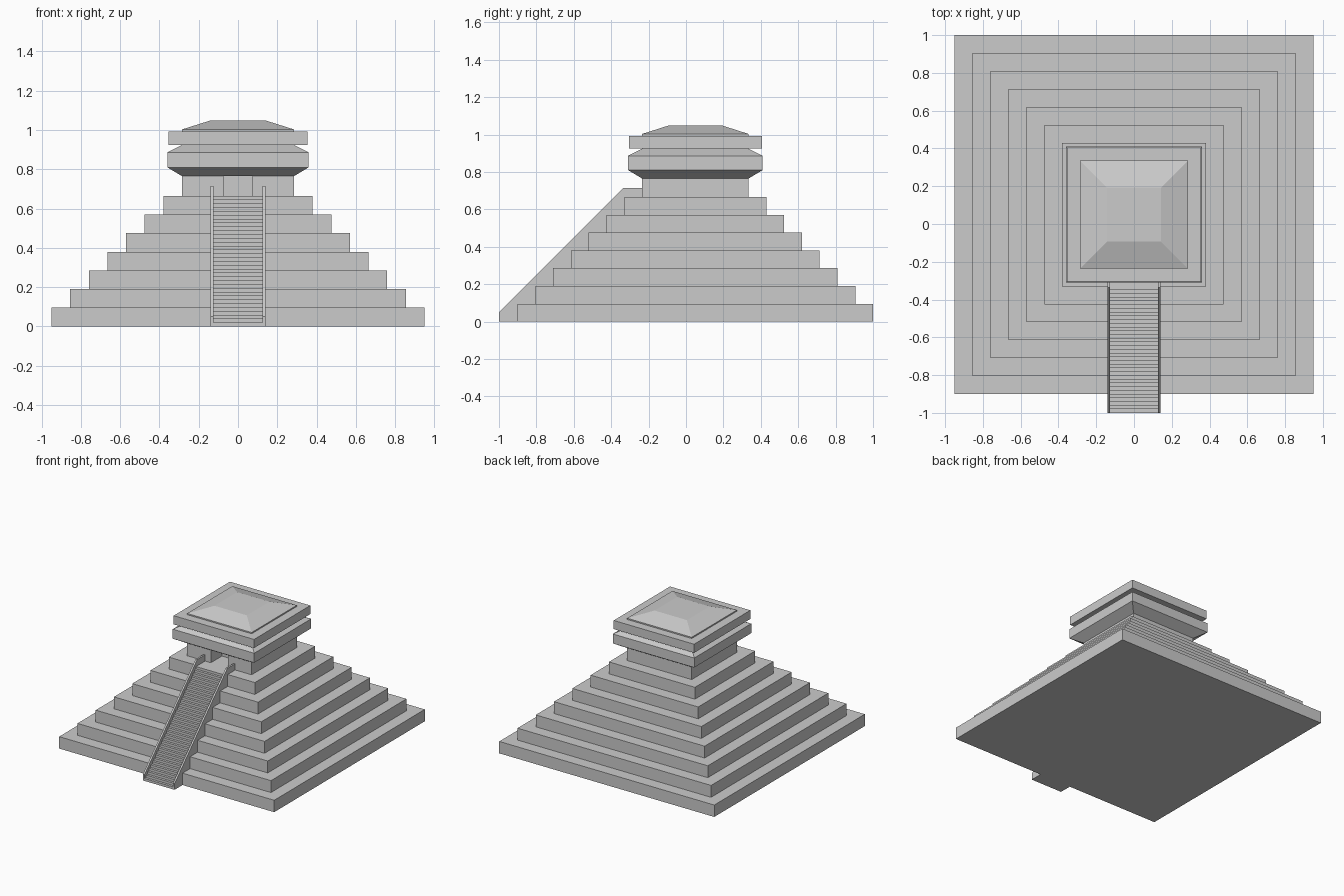
import bpy, bmesh
from mathutils import Vector

if "Cube" in bpy.data.objects:
    bpy.data.objects.remove(bpy.data.objects["Cube"])

CY = 0.05  # centre line of the pyramid in y


def finish(name, bm):
    bmesh.ops.recalc_face_normals(bm, faces=bm.faces)
    mesh = bpy.data.meshes.new(name)
    bm.to_mesh(mesh)
    bm.free()
    obj = bpy.data.objects.new(name, mesh)
    bpy.context.collection.objects.link(obj)
    return obj


def square_stack(name, rings):
    """Skin a closed solid through square rings given as (half_width, z)."""
    bm = bmesh.new()
    loops = []
    for h, z in rings:
        loops.append([bm.verts.new((sx * h, CY + sy * h, z))
                      for sx, sy in ((-1, -1), (1, -1), (1, 1), (-1, 1))])
    for a, b in zip(loops, loops[1:]):
        for i in range(4):
            j = (i + 1) % 4
            bm.faces.new((a[i], a[j], b[j], b[i]))
    bm.faces.new(loops[0])
    bm.faces.new(loops[-1])
    return finish(name, bm)


def extrude_profile(name, points, direction):
    bm = bmesh.new()
    face = bm.faces.new([bm.verts.new(p) for p in points])
    ext = bmesh.ops.extrude_face_region(bm, geom=[face], use_keep_orig=True)
    verts = [g for g in ext["geom"] if isinstance(g, bmesh.types.BMVert)]
    bmesh.ops.translate(bm, verts=verts, vec=Vector(direction))
    return finish(name, bm)


# Seven stepped tiers as one solid
STEP = 0.095
rings = []
for i in range(7):
    h = 0.95 - STEP * i
    rings += [(h, STEP * i), (h, STEP * (i + 1))]
square_stack("stepped_tiers", rings)
TOP = 7 * STEP

# Temple walls with a doorway recess at the front
f, b, w, d = CY - 0.285, CY + 0.285, 0.285, 0.075
plan = [(-w, f), (-d, f), (-d, f + 0.14), (d, f + 0.14), (d, f), (w, f), (w, b), (-w, b)]
extrude_profile("temple_walls", [(x, y, TOP) for x, y in plan], (0, 0, 0.1))

# Flared cornice, upper band and hipped roof
square_stack("temple_roof", [
    (0.285, 0.765), (0.36, 0.81), (0.36, 0.886), (0.285, 0.924),
    (0.355, 0.924), (0.355, 0.993), (0.285, 0.993), (0.285, 1.003), (0.143, 1.048)])

# Staircase
N = 34
rise = TOP / N
run = 0.67 / N
profile = [(-1.0, 0.0)]
for i in range(N):
    profile += [(-1 + run * i, rise * (i + 1)), (-1 + run * (i + 1), rise * (i + 1))]
profile.append((-0.33, 0.0))
extrude_profile("staircase", [(-0.127, y, z) for y, z in profile], (0.254, 0, 0))

# Side rails of the staircase
rail = [(-1, 0), (-1, 0.05), (-0.335, 0.715), (-0.235, 0.715), (-0.235, 0.64), (-0.33, 0.0)]
for side, label in ((-1, "left"), (1, "right")):
    extrude_profile(label + "_stair_rail",
                    [(side * 0.126, y, z) for y, z in rail], (side * 0.014, 0, 0))
